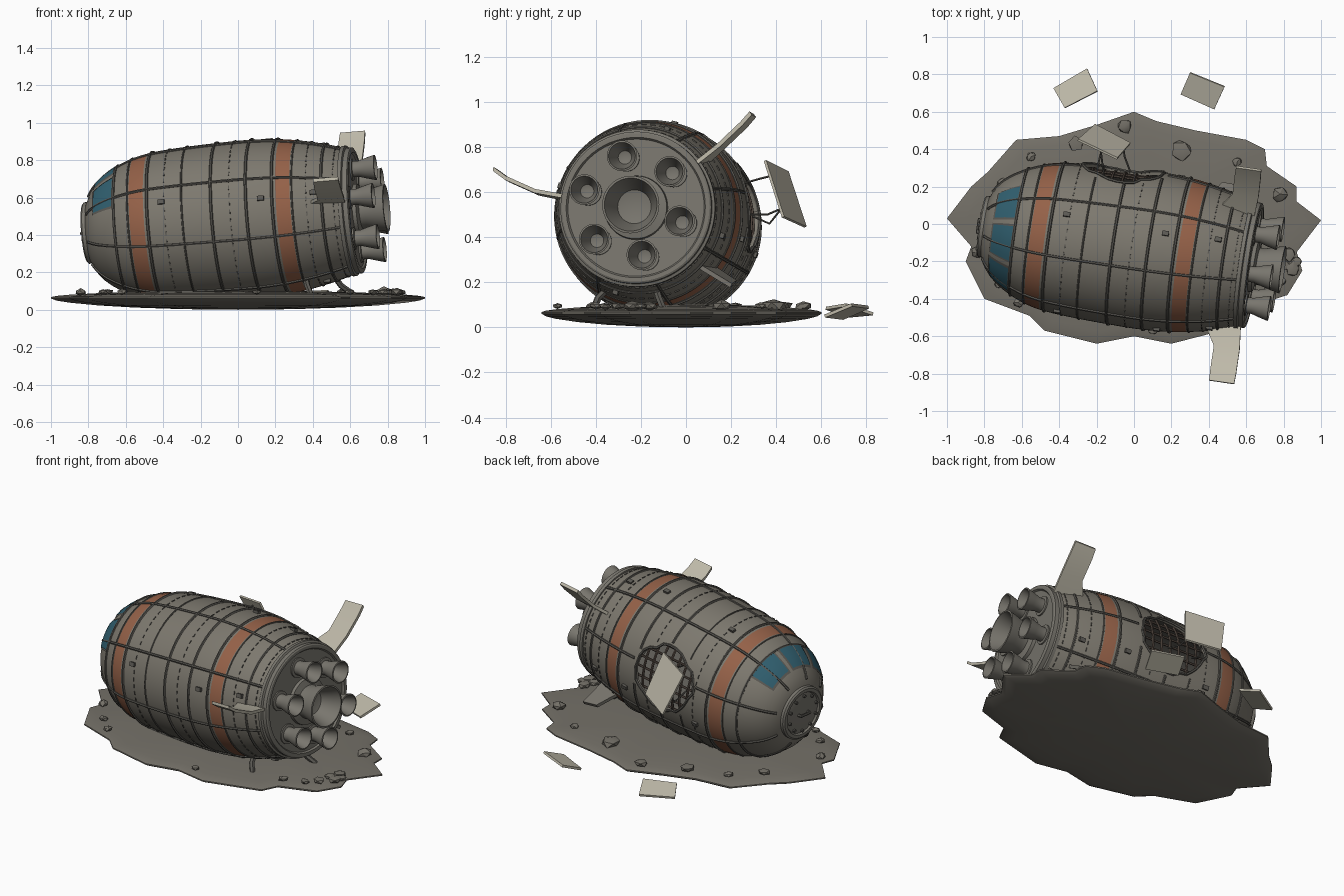
import bpy, bmesh, math, random
from math import sin, cos, pi, radians
from mathutils import Vector, Matrix

if "Cube" in bpy.data.objects:
    bpy.data.objects.remove(bpy.data.objects["Cube"])
random.seed(4)

def mat(name, r, g, b):
    m = bpy.data.materials.new(name)
    m.diffuse_color = (r, g, b, 1)
    m.use_nodes = True
    m.node_tree.nodes["Principled BSDF"].inputs["Base Color"].default_value = m.diffuse_color
    return m

HULL = mat("hull_grey", .205, .190, .158)
SEAM = mat("seam_dark_grey", .105, .10, .088)
RUST = mat("stripe_rust", .30, .12, .065)
GLASS = mat("window_teal", .03, .115, .16)
PLATE = mat("pale_panel", .52, .49, .40)
ENGINE = mat("engine_grey", .19, .18, .155)
FRAME = mat("inner_frame_brown", .10, .075, .06)
GROUND = mat("ground_grey", .175, .163, .138)

# ship frame: local x runs nose to tail, angles run from up towards +y
D = Vector((1, -.145, .084)).normalized()
SIDE = Vector((0, 0, 1)).cross(D).normalized()
UP = D.cross(SIDE)
SHIP = Matrix((D, SIDE, UP)).transposed().to_4x4()
SHIP.translation = (0, -.13, .478)

def P(s, r, deg):
    a = radians(deg)
    return Vector((s, r * sin(a), r * cos(a)))

PROF = [(-.81, .15), (-.785, .205), (-.74, .262), (-.67, .315), (-.57, .365), (-.46, .396), (-.3, .412),
        (-.1, .421), (.1, .424), (.27, .413), (.42, .388), (.54, .358), (.63, .33)]

def rad(s):
    n = len(PROF)
    i = max(0, min(n - 2, sum(p[0] <= s for p in PROF) - 1))
    slope = lambda k: (PROF[min(k + 1, n - 1)][1] - PROF[max(k - 1, 0)][1]) / (PROF[min(k + 1, n - 1)][0] - PROF[max(k - 1, 0)][0])
    (x0, y0), (x1, y1) = PROF[i], PROF[i + 1]
    h = x1 - x0
    t = (s - x0) / h
    return (y0 * (2*t**3 - 3*t*t + 1) + y1 * (3*t*t - 2*t**3)
            + h * slope(i) * (t**3 - 2*t*t + t) + h * slope(i + 1) * (t**3 - t*t))

HS, HA, HL, HW = -.10, 81, .22, 27     # torn hole: centre, angle, half sizes
def in_hole(s, a):
    a = (a - HA + 180) % 360 - 180
    return ((s - HS) / (HL + .01))**2 + (a / (HW + 1))**2 < 1

def add(name, verts, faces, mats, M=SHIP):
    me = bpy.data.meshes.new(name)
    me.from_pydata([tuple(v) for v in verts], [], faces)
    bm = bmesh.new(); bm.from_mesh(me)
    bmesh.ops.remove_doubles(bm, verts=bm.verts, dist=1e-5)
    bmesh.ops.recalc_face_normals(bm, faces=bm.faces)
    bm.to_mesh(me); bm.free()
    for m in mats:
        me.materials.append(m)
    ob = bpy.data.objects.new(name, me)
    bpy.context.collection.objects.link(ob)
    ob.matrix_world = M
    return ob

def bake(ob):
    name, M = ob.name, ob.matrix_world.copy()
    bpy.context.view_layer.update()
    me = bpy.data.meshes.new_from_object(ob.evaluated_get(bpy.context.evaluated_depsgraph_get()))
    bpy.data.objects.remove(ob)
    new = bpy.data.objects.new(name, me)
    bpy.context.collection.objects.link(new)
    new.matrix_world = M
    return new

def lathe(name, prof, m, n=48, at=(0, 0), close=False):
    verts = [P(s, r, 360 * j / n) + Vector((0, at[0], at[1])) for s, r in prof for j in range(n)]
    k = len(prof)
    faces = [(i*n + j, i*n + (j+1) % n, (i+1) % k*n + (j+1) % n, (i+1) % k*n + j)
             for i in range(k if close else k - 1) for j in range(n)]
    return add(name, verts, faces, m if isinstance(m, list) else [m])

def tubes(name, paths, r, m, M=SHIP):
    cu = bpy.data.curves.new(name, 'CURVE')
    cu.dimensions = '3D'; cu.bevel_depth = r; cu.bevel_resolution = 1; cu.use_fill_caps = True
    for path in paths:
        sp = cu.splines.new('POLY')
        sp.points.add(len(path) - 1)
        for p, v in zip(sp.points, path):
            p.co = (*v, 1)
    cu.materials.append(m)
    ob = bpy.data.objects.new(name, cu)
    bpy.context.collection.objects.link(ob)
    ob.matrix_world = M
    return bake(ob)

BOXF = [(0, 1, 2, 3), (4, 5, 6, 7), (0, 1, 5, 4), (1, 2, 6, 5), (2, 3, 7, 6), (3, 0, 4, 7)]
def slab(name, quad, th, m, M=Matrix()):
    q = [Vector(p) for p in quad]
    n = (q[1] - q[0]).cross(q[-1] - q[0]).normalized() * th / 2
    k = len(q)
    faces = [tuple(range(k)), tuple(range(k, 2*k))] + [(i, (i+1) % k, k + (i+1) % k, k + i) for i in range(k)]
    return add(name, [p + n for p in q] + [p - n for p in q], faces, [m], M)

def studs(name, spots, ls, la, h, m):
    """Small raised boxes at (s, angle) on the hull."""
    v, f = [], []
    for s, a in spots:
        if in_hole(s, a):
            continue
        b = len(v)
        da = math.degrees(la / rad(s))
        for dr in (-.006, h):
            v += [P(s + x, rad(s) + dr, a + y) for x, y in ((-ls, -da), (ls, -da), (ls, da), (-ls, da))]
        f += [tuple(b + i for i in q) for q in BOXF]
    return add(name, v, f, [m])

# hull shell with rust stripes, then the torn hole
STRIPES = [(-.53, -.45), (.27, .345)]
ss = sorted([-.81 + 1.44 * i / 40 for i in range(41)] + [x for p in STRIPES for x in p])
hull = lathe("hull", [(s, rad(s)) for s in ss] + [(s, rad(s) - .018) for s in reversed(ss)],
             [HULL, RUST, SEAM], 72, close=True)
for p in hull.data.polygons:
    c = p.center
    if math.hypot(c.y, c.z) < rad(c.x) - .009:
        p.material_index = 2
    elif any(a < c.x < b for a, b in STRIPES):
        p.material_index = 1
N = 30
ring = []
for i in range(N):
    t, k = 2 * pi * i / N, random.uniform(.92, 1.06)
    ring.append((HS + HL * k * cos(t), .42 * sin(radians(HW)) * k * sin(t)))
axis, tan = P(0, 1, HA), P(0, 1, HA + 90)
cut = add("hole_cutter", [Vector((s, 0, 0)) + tan * w + axis * r for r in (.25, .6) for s, w in ring],
          [tuple(range(N)), tuple(range(N, 2*N))] + [(i, (i+1) % N, N + (i+1) % N, N + i) for i in range(N)], [HULL])
cut.hide_render = True
mod = hull.modifiers.new("hole", 'BOOLEAN')
mod.operation, mod.solver, mod.object = 'DIFFERENCE', 'EXACT', cut
hull = bake(hull)
bpy.data.objects.remove(cut)

# raised seams: lengthwise ribs and hoops, broken at the hole
def split(samples):
    out, cur = [], []
    for s, a in samples:
        if in_hole(s, a):
            if len(cur) > 1: out.append(cur)
            cur = []
        else:
            cur.append(P(s, rad(s) + .001, a))
    return out + ([cur] if len(cur) > 1 else [])

ribs, hoops = [], []
for k in range(8):
    ribs += split([(-.79 + 1.4 * i / 50, 30 + 45 * k) for i in range(51)])
for s in (-.62, -.43, -.08, .11, .25, .51):
    hoops += split([(s, HA + 5 * i) for i in range(73)])
tubes("long_seams", ribs, .008, SEAM)
tubes("hoop_seams", hoops, .008, SEAM)
fine = []
for s in (-.54, -.24, .355):
    fine += split([(s, HA + 5 * i) for i in range(73)])
tubes("fine_hoops", fine, .005, SEAM)
studs("rivet_rows", [(s, 6 * j) for s in (-.335, .02, .43, .57) for j in range(60)], .003, .011, .004, SEAM)
studs("hull_cleats", [(s, a + 90 * j) for s, a in ((-.35, 18), (.19, 14), (.47, 17)) for j in range(4)], .018, .012, .014, SEAM)

# cockpit windows
def patch(name, s0, s1, a0, a1, off, m):
    n = 6
    v = [P(s0 + (s1 - s0) * i / n, rad(s0 + (s1 - s0) * i / n) + off, a0 + (a1 - a0) * j / n)
         for i in range(n + 1) for j in range(n + 1)]
    f = [(i*(n+1) + j, i*(n+1) + j + 1, (i+1)*(n+1) + j + 1, (i+1)*(n+1) + j) for i in range(n) for j in range(n)]
    return add(name, v, f, [m])
for i, a in enumerate((28, -12, -52)):
    patch(f"window_frame_{i}", -.75, -.622, a - 18, a + 18, .004, SEAM)
    patch(f"window_{i}", -.742, -.63, a - 16, a + 16, .008, GLASS)

# nose hatch with bolts and handle
lathe("nose_hatch", [(-.79, .15), (-.79, .165), (-.82, .165), (-.828, .155), (-.828, .135), (-.818, .128), (-.824, .1), (-.826, 0)], ENGINE)
for k in range(10):
    c = P(0, .112, 36 * k)
    lathe(f"hatch_bolt_{k}", [(-.815, .009), (-.834, .009), (-.834, 0)], SEAM, 8, (c.y, c.z))
tubes("hatch_handle", [[(-.82, -.04, 0), (-.845, -.035, 0), (-.845, .035, 0), (-.82, .04, 0)]], .009, SEAM)

# tail plate and engine bells
lathe("tail_plate", [(.59, .32), (.595, .35), (.615, .35), (.62, .338), (.645, .338), (.65, .33), (.65, .312),
                     (.64, .305), (.64, 0)], ENGINE, 64)
lathe("main_bell", [(.62, .145), (.66, .14), (.67, .10), (.70, .10), (.75, .115), (.805, .128), (.807, .118), (.76, .1),
                    (.69, .075), (.67, 0)], ENGINE)
for k in range(6):
    a = radians(42 + 60 * k)
    lathe(f"small_bell_{k}", [(.63, .06), (.648, .06), (.65, .043), (.68, .043), (.72, .055), (.77, .068), (.772, .06),
                              (.72, .045), (.68, .03), (.67, 0)], ENGINE, 32, (.225 * cos(a), .225 * sin(a)))

# tail fins, slightly bent near the tip
def fin(name, deg, bend):
    prof = [(.32, .42, .63), (.46, .505, .645), (.60, .51, .65), (.66, .515, .65)]
    v, f = [], []
    for i, (r, s0, s1) in enumerate(prof):
        off = P(0, 1, deg + 90) * (bend * max(0, r - .42) ** 2)
        for s in (s0, s1):
            for t in (-.009, .009):
                v.append(P(s, r, deg) + off + P(0, t, deg + 90))
    for i in range(3):
        b = 4 * i
        f += [(b + p, b + q, b + 4 + q, b + 4 + p) for p, q in ((0, 1), (1, 3), (3, 2), (2, 0))]
    f += [(0, 1, 3, 2), (12, 13, 15, 14)]
    add(name, v, f, [PLATE])
fin("fin_near", -81, 1.2)
fin("fin_far", 53, -.5)
slab("broken_fin", [(.36, .10, .28), (.54, .06, .27), (.58, .20, .185), (.47, .22, .20)], .02, ENGINE)
tubes("tail_strut", [[(.5, -.14, .2), (.55, -.12, .13), (.62, -.10, .08)], [(.36, -.34, .18), (.37, -.39, .13), (.39, -.41, .08)]], .016, SEAM, Matrix())

# exposed framework inside the hole
hoop = [[P(HS + .058 * i, .392, a) for a in range(HA - 31, HA + 32, 4)] for i in range(-3, 4)]
lon = [[P(HS + d, .385, HA + 9 * j) for d in (-.25, -.1, .1, .25)] for j in range(-3, 4)]
tubes("frame_hoops", hoop, .008, FRAME)
tubes("frame_stringers", lon, .007, FRAME)
rim = [Vector((s, 0, 0)) + tan * w + axis * (math.sqrt(max(.01, rad(s)**2 - w*w)) + .004) for s, w in ring]
tubes("torn_rim", [rim + rim[:1]], .008, SEAM)

# torn panel, its cables, and thrown panels on the ground
slab("torn_panel", [(-.09, .35, .74), (-.30, .45, .69), (-.21, .53, .445), (-.02, .43, .49)], .012, PLATE)
tubes("cables", [[(-.16, .26, .64), (-.17, .33, .66), (-.18, .41, .68)], [(-.02, .28, .5), (-.05, .36, .5), (-.06, .43, .53)],
                 [(-.2, .28, .5), (-.18, .37, .46), (-.14, .45, .56)]], .005, SEAM, Matrix())
slab("thrown_panel_a", [(-.43, .725, .05), (-.25, .83, .06), (-.195, .71, .10), (-.37, .62, .085)], .014, PLATE)
slab("thrown_panel_b", [(.30, .81, .09), (.485, .735, .10), (.43, .615, .05), (.25, .695, .04)], .014, PLATE)

# ground slab: lens-shaped with a ragged outline
OUT = [(-1, .03), (-.87, .2), (-.78, .28), (-.63, .45), (-.4, .47), (-.2, .53), (0, .6), (.12, .55), (.33, .5), (.6, .45),
       (.7, .4), (.71, .31), (.87, .2), (.87, .12), (1, .02), (.87, -.15), (.9, -.25), (.82, -.38), (.6, -.45),
       (.55, -.55), (.2, -.64), (0, -.6), (-.2, -.64), (-.48, -.57), (-.56, -.49), (-.8, -.4), (-.9, -.2), (-.87, -.12)]
K = len(OUT)
rows = [(t, .068 + .034 * (1 - t*t)**.6) for t in (0, .3, .55, .75, .9, .97, 1)]
rows += [(t, .060 - .060 * (1 - t*t)**.6) for t in (1, .97, .9, .75, .55, .3, 0)]
gv = [(x * t, y * t, z) for t, z in rows for x, y in OUT]
gf = [(i*K + j, i*K + (j+1) % K, (i+1)*K + (j+1) % K, (i+1)*K + j) for i in range(len(rows) - 1) for j in range(K)]
add("ground_slab", gv, gf, [GROUND], Matrix())

# rocks
spots = [(.25, .39, .06), (.78, .16, .05), (-.05, .52, .045), (-.31, .43, .045), (-.84, -.15, .035), (.83, -.16, .045),
         (.85, -.24, .045), (.8, -.22, .04), (.78, -.3, .035), (.87, -.2, .03), (.72, -.36, .03), (.6, -.4, .03),
         (-.72, -.32, .03), (-.62, -.42, .03), (-.7, .22, .035), (-.55, .36, .03), (.55, .33, .03), (.1, -.57, .025)]
for i, (x, y, r) in enumerate(spots):
    bm = bmesh.new()
    bmesh.ops.create_icosphere(bm, subdivisions=1, radius=r)
    for v in bm.verts:
        v.co *= random.uniform(.75, 1.1)
        v.co.z *= .55
    me = bpy.data.meshes.new(f"rock_{i}")
    bm.to_mesh(me); bm.free()
    me.materials.append(GROUND)
    ob = bpy.data.objects.new(f"rock_{i}", me)
    bpy.context.collection.objects.link(ob)
    ob.matrix_world = Matrix.Translation((x, y, .095)) @ Matrix.Rotation(random.uniform(0, 6), 4, 'Z')

# smooth shading with sharp edges kept
for o in bpy.data.objects:
    o.select_set(o.type == 'MESH')
bpy.context.view_layer.objects.active = bpy.data.objects["ground_slab"]
bpy.ops.object.shade_smooth_by_angle(angle=radians(30))
